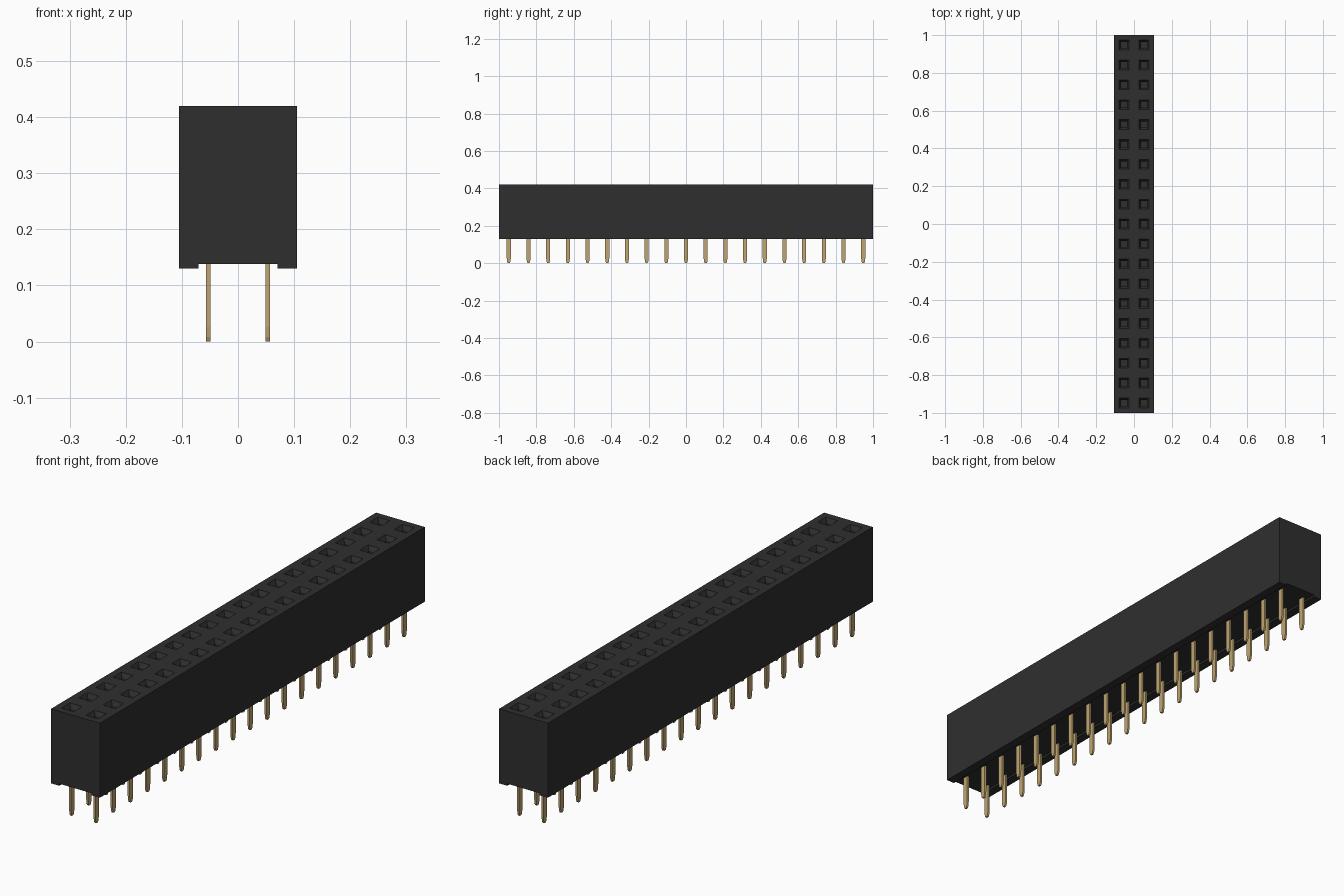
import bpy, bmesh
from mathutils import Vector

cube = bpy.data.objects.get("Cube")
if cube:
    bpy.data.objects.remove(cube, do_unlink=True)

ROWS, PITCH = 19, 2 / 19
HX, HY = PITCH, 1.0                      # half width and half length of the housing
TOP, FOOT, CHANNEL = 0.42, 0.13, 0.138   # housing heights


def material(name, rgb, rough):
    m = bpy.data.materials.new(name)
    m.use_nodes = True
    m.diffuse_color = (*rgb, 1)
    b = m.node_tree.nodes["Principled BSDF"]
    b.inputs["Base Color"].default_value = (*rgb, 1)
    b.inputs["Roughness"].default_value = rough
    return m


def finish(name, bm, mat):
    bmesh.ops.recalc_face_normals(bm, faces=bm.faces)
    me = bpy.data.meshes.new(name)
    bm.to_mesh(me)
    bm.free()
    me.materials.append(mat)
    ob = bpy.data.objects.new(name, me)
    bpy.context.collection.objects.link(ob)
    return ob


black = material("black plastic", (0.028, 0.028, 0.028), 0.6)
gold = material("gold metal", (0.53, 0.38, 0.17), 0.4)

# Housing top: one grid cell per socket
bm = bmesh.new()
bmesh.ops.create_grid(bm, x_segments=2, y_segments=ROWS, size=1)
for v in bm.verts:
    v.co = Vector((v.co.x * HX, v.co.y * HY, TOP))
cells = bm.faces[:]
rim = list(bm.verts)

# Housing walls and the channelled underside
profile = [(-HX, FOOT), (-0.07, FOOT), (-0.07, CHANNEL),
           (0.07, CHANNEL), (0.07, FOOT), (HX, FOOT)]
ends = {s: [bm.verts.new((x, s * HY, z)) for x, z in profile] for s in (-1, 1)}
for s in (-1, 1):
    edge = sorted((v for v in rim if abs(v.co.y - s * HY) < 1e-4), key=lambda v: -v.co.x)
    bm.faces.new(ends[s] + edge)
    side = sorted((v for v in rim if abs(v.co.x - s * HX) < 1e-4), key=lambda v: v.co.y)
    k = 0 if s < 0 else -1
    bm.faces.new(side + [ends[1][k], ends[-1][k]])
for i in range(5):
    bm.faces.new([ends[-1][i], ends[-1][i + 1], ends[1][i + 1], ends[1][i]])
bmesh.ops.recalc_face_normals(bm, faces=bm.faces)

# Sockets: square mouth, sloped lead-in, straight well
bmesh.ops.inset_individual(bm, faces=cells, thickness=0.027, use_even_offset=True)
bmesh.ops.inset_individual(bm, faces=cells, thickness=0.010, depth=-0.016,
                           use_even_offset=True)
wells = bmesh.ops.extrude_discrete_faces(bm, faces=cells)["faces"]
bmesh.ops.translate(bm, verts=list({v for f in wells for v in f.verts}), vec=(0, 0, -0.18))
finish("housing", bm, black)


def add_box(bm, centre, size):
    r = bmesh.ops.create_cube(bm, size=1)
    for v in r["verts"]:
        v.co = Vector(a * b for a, b in zip(v.co, size)) + Vector(centre)


# Flat pins with tapered tips, and paired spring leaves inside the wells
tip = [(-0.011, 0.145), (-0.011, 0.026), (-0.0085, 0.008), (-0.005, 0.0),
       (0.005, 0.0), (0.0085, 0.008), (0.011, 0.026), (0.011, 0.145)]
pins, leaves = bmesh.new(), bmesh.new()
for sx in (-1, 1):
    for j in range(ROWS):
        x, y = sx * PITCH / 2, (j - (ROWS - 1) / 2) * PITCH
        a, b = ([pins.verts.new((x + dx, y + dy, z)) for dy, z in tip]
                for dx in (-0.004, 0.004))
        pins.faces.new(a)
        pins.faces.new(b)
        for i in range(len(tip)):
            k = (i + 1) % len(tip)
            pins.faces.new([a[i], a[k], b[k], b[i]])
        for s in (-1, 1):
            add_box(leaves, (x, y + s * 0.006, 0.28), (0.014, 0.004, 0.13))
finish("pins", pins, gold)
finish("contact_leaves", leaves, gold)
